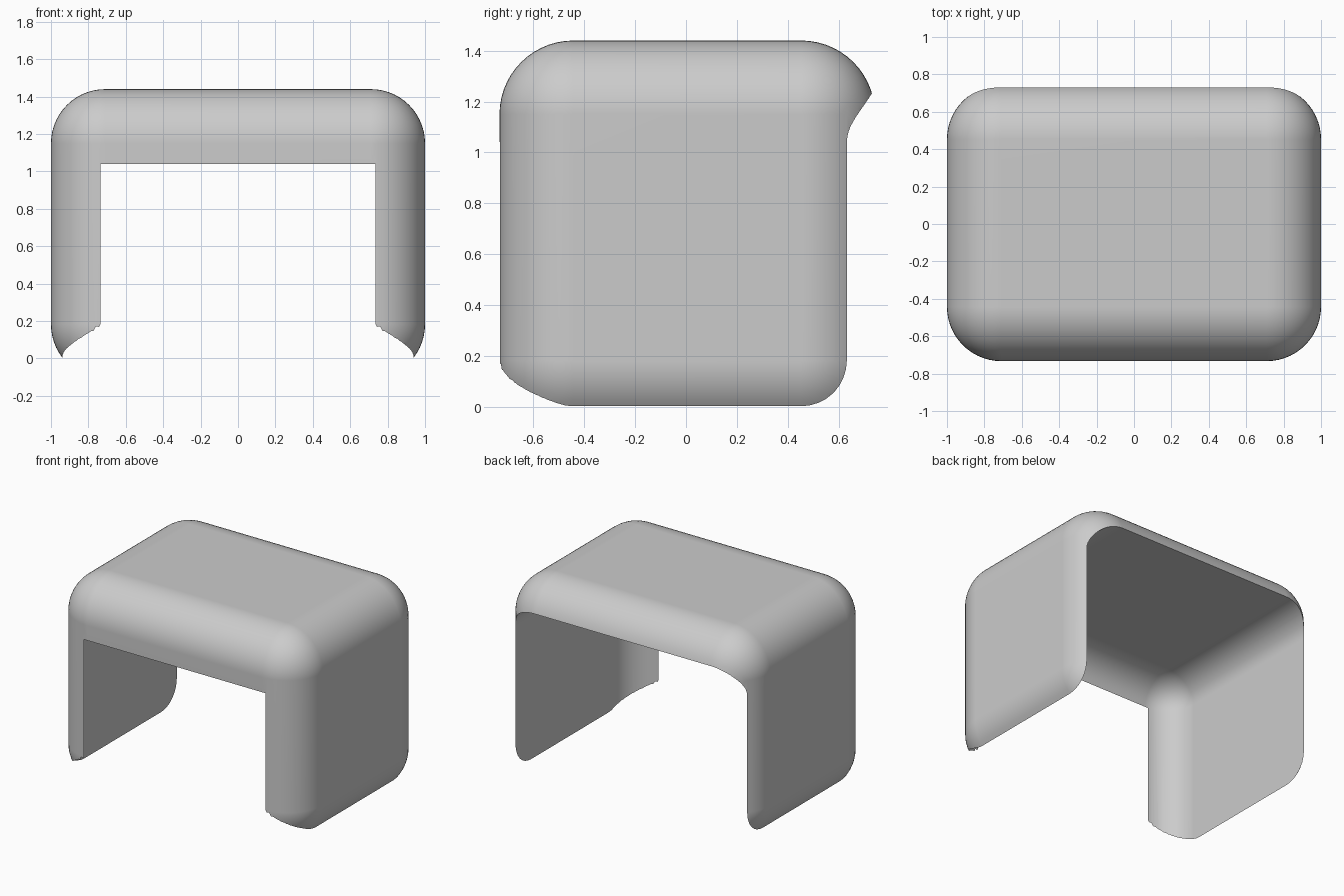
import bpy, bmesh
from mathutils import Vector

cube = bpy.data.objects.get("Cube")
if cube:
    bpy.data.objects.remove(cube, do_unlink=True)

# Plain grey finish
grey = bpy.data.materials.new("light_grey")
grey.use_nodes = True
colour = (0.6, 0.6, 0.6, 1)
grey.diffuse_color = colour
grey.node_tree.nodes["Principled BSDF"].inputs["Base Color"].default_value = colour


def rounded_block(name, low, high, radii):
    """Box between two corners, its edges rounded by one radius per axis."""
    low, high, radii = Vector(low), Vector(high), Vector(radii)
    bm = bmesh.new()
    bmesh.ops.create_cube(bm, size=1)
    bmesh.ops.scale(bm, verts=bm.verts,
                    vec=[(h - l) / r for l, h, r in zip(low, high, radii)])
    bmesh.ops.bevel(bm, geom=bm.edges[:], offset=1, offset_type='OFFSET',
                    segments=14, profile=0.5, affect='EDGES')
    bmesh.ops.scale(bm, verts=bm.verts, vec=radii)
    bmesh.ops.translate(bm, verts=bm.verts, vec=(low + high) / 2)
    mesh = bpy.data.meshes.new(name)
    bm.to_mesh(mesh)
    bm.free()
    mesh.materials.append(grey)
    block = bpy.data.objects.new(name, mesh)
    bpy.context.collection.objects.link(block)
    return block


# Outer rounded body, and the hollow that opens it below, behind and in front
shell = rounded_block("cover_shell", (-1, -0.733, -0.108), (1, 0.743, 1.44),
                      (0.29, 0.29, 0.29))
hollow = rounded_block("hollow_cutter", (-0.938, -0.7331, -1), (0.938, 2, 1.232),
                       (0.228, 0.23, 0.193))
hollow.hide_render = True

# Cut the hollow out, then discard the cutter
cut = shell.modifiers.new("hollow", 'BOOLEAN')
cut.operation = 'DIFFERENCE'
cut.solver = 'EXACT'
cut.object = hollow
bpy.ops.object.select_all(action='DESELECT')
bpy.context.view_layer.objects.active = shell
shell.select_set(True)
bpy.ops.object.modifier_apply(modifier=cut.name)
bpy.data.objects.remove(hollow, do_unlink=True)

# Smooth the curves but keep the thin rims sharp
bpy.ops.object.shade_smooth_by_angle()
even = shell.modifiers.new("even_shading", 'WEIGHTED_NORMAL')
even.keep_sharp = True
